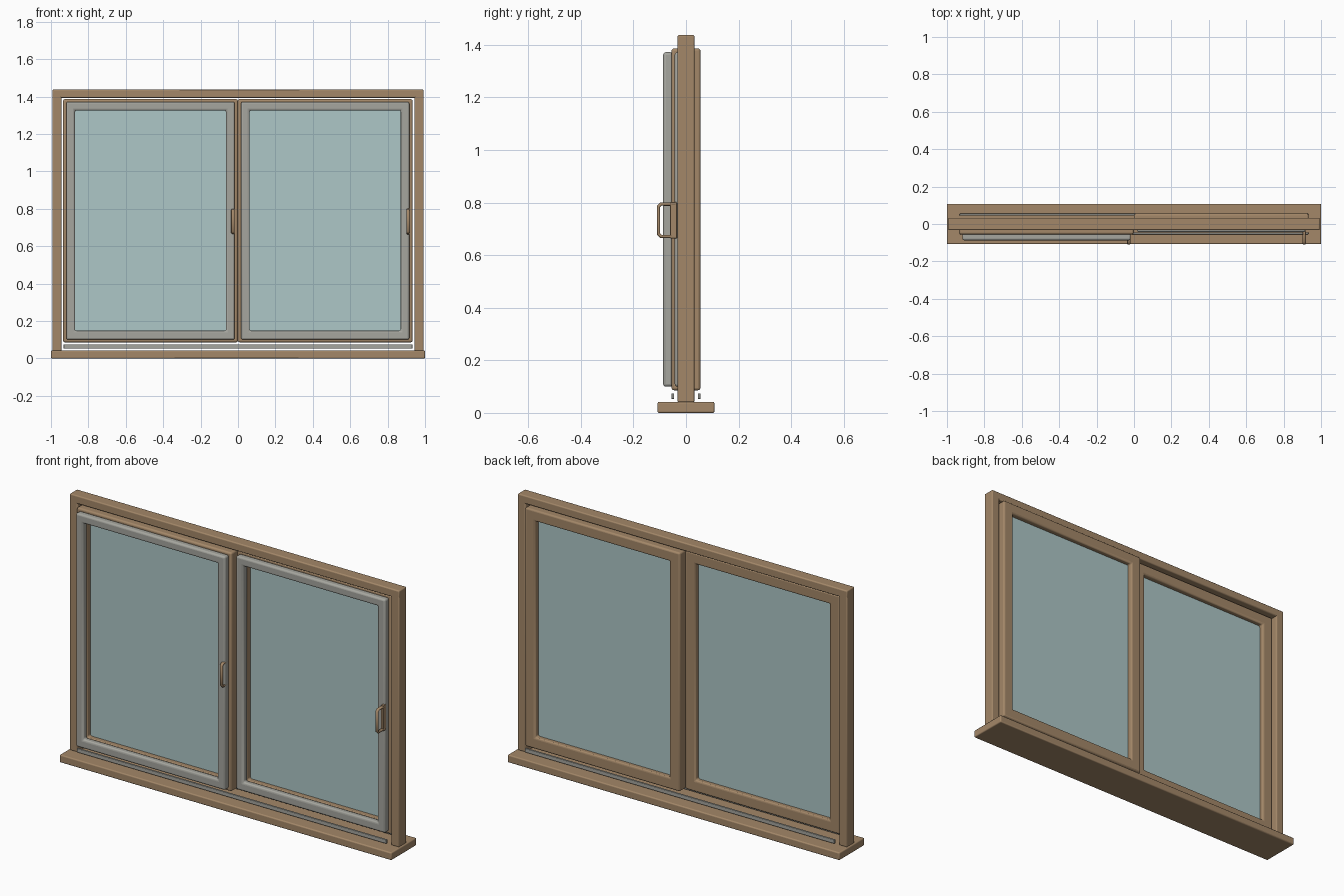
import bpy
import bmesh
import math

cube = bpy.data.objects.get("Cube")
if cube:
    bpy.data.objects.remove(cube, do_unlink=True)


def material(name, colour):
    m = bpy.data.materials.new(name)
    m.use_nodes = True
    m.diffuse_color = (*colour, 1)
    m.node_tree.nodes["Principled BSDF"].inputs["Base Color"].default_value = (*colour, 1)
    return m


WOOD = material("tan wood", (0.37, 0.245, 0.14))
GREY = material("warm grey", (0.38, 0.38, 0.345))
GLASS = material("pale teal glass", (0.42, 0.57, 0.57))


def finish(name, bm, mat, bevel):
    bmesh.ops.recalc_face_normals(bm, faces=bm.faces)
    mesh = bpy.data.meshes.new(name)
    bm.to_mesh(mesh)
    bm.free()
    mesh.materials.append(mat)
    ob = bpy.data.objects.new(name, mesh)
    bpy.context.collection.objects.link(ob)
    if bevel:
        mod = ob.modifiers.new("rounded edges", "BEVEL")
        mod.width = bevel
        mod.segments = 3
        mod.limit_method = "ANGLE"
        bpy.ops.object.select_all(action="DESELECT")
        ob.select_set(True)
        bpy.context.view_layer.objects.active = ob
        bpy.ops.object.shade_smooth_by_angle(angle=math.radians(40))
    return ob


def box(name, xs, ys, zs, mat, bevel=0.0):
    bm = bmesh.new()
    bmesh.ops.create_cube(bm, size=1)
    for v in bm.verts:
        v.co = [(a + b) / 2 + c * (b - a) for c, (a, b) in zip(v.co, (xs, ys, zs))]
    return finish(name, bm, mat, bevel)


def ring(name, outer, inner, ys, mat, bevel):
    """Rectangular mitred frame; outer and inner are (x0, x1, z0, z1)."""
    bm = bmesh.new()
    loops = []
    for (x0, x1, z0, z1), y in ((outer, ys[0]), (outer, ys[1]), (inner, ys[1]), (inner, ys[0])):
        loops.append([bm.verts.new((x, y, z)) for x, z in ((x0, z0), (x1, z0), (x1, z1), (x0, z1))])
    for i in range(4):
        a, b = loops[i], loops[(i + 1) % 4]
        for j in range(4):
            k = (j + 1) % 4
            bm.faces.new((a[j], a[k], b[k], b[j]))
    return finish(name, bm, mat, bevel)


def handle(name, x):
    """Square-cornered pull handle swept along a D-shaped path."""
    curve = bpy.data.curves.new(name, "CURVE")
    curve.dimensions = "3D"
    curve.bevel_depth = 0.0065
    curve.bevel_resolution = 2
    curve.use_fill_caps = True
    path = [(-0.04, 0.671), (-0.095, 0.671), (-0.104, 0.68),
            (-0.104, 0.785), (-0.095, 0.794), (-0.04, 0.794)]
    spline = curve.splines.new("POLY")
    spline.points.add(len(path) - 1)
    for p, (y, z) in zip(spline.points, path):
        p.co = (0, y, z, 1)
    curve.materials.append(WOOD)
    ob = bpy.data.objects.new(name, curve)
    ob.location.x = x
    ob.scale.x = 1.45
    bpy.context.collection.objects.link(ob)
    box(name + "_base", (x - 0.008, x + 0.008), (-0.06, -0.035), (0.663, 0.802), WOOD, 0.003)


# Fixed frame and sill
box("sill", (-1, 1), (-0.108, 0.108), (0, 0.042), WOOD, 0.006)
box("head", (-0.993, 0.993), (-0.032, 0.032), (1.393, 1.437), WOOD, 0.006)
for side, s in (("left", 1), ("right", -1)):
    box(side + "_jamb", sorted((s * 0.944, s * 0.993)), (-0.032, 0.032), (0.04, 1.425), WOOD, 0.006)

# Sliding rails
for side, y in (("front", -0.05), ("back", 0.05)):
    box(side + "_rail", (-0.932, 0.932), (y - 0.005, y + 0.005), (0.053, 0.074), GREY, 0.002)

# Sliding sashes: the one on +x runs behind the other
for side, x, y in (("right", -0.468, 0), ("left", 0.466, 0.044)):
    opening = (x - 0.404, x + 0.404, 0.148, 1.326)
    ring(side + "_sash", (x - 0.467, x + 0.467, 0.086, 1.386), opening,
         (y - 0.055, y + 0.011), WOOD, 0.009)
    ring(side + "_sash_trim", (x - 0.45, x + 0.45, 0.1, 1.372), opening,
         (y - 0.087, y - 0.05), GREY, 0.01)
    box(side + "_glass", (x - 0.415, x + 0.415), (y - 0.025, y - 0.017), (0.135, 1.338), GLASS)

# Pull handles
handle("right_handle", -0.027)
handle("left_handle", 0.91)
